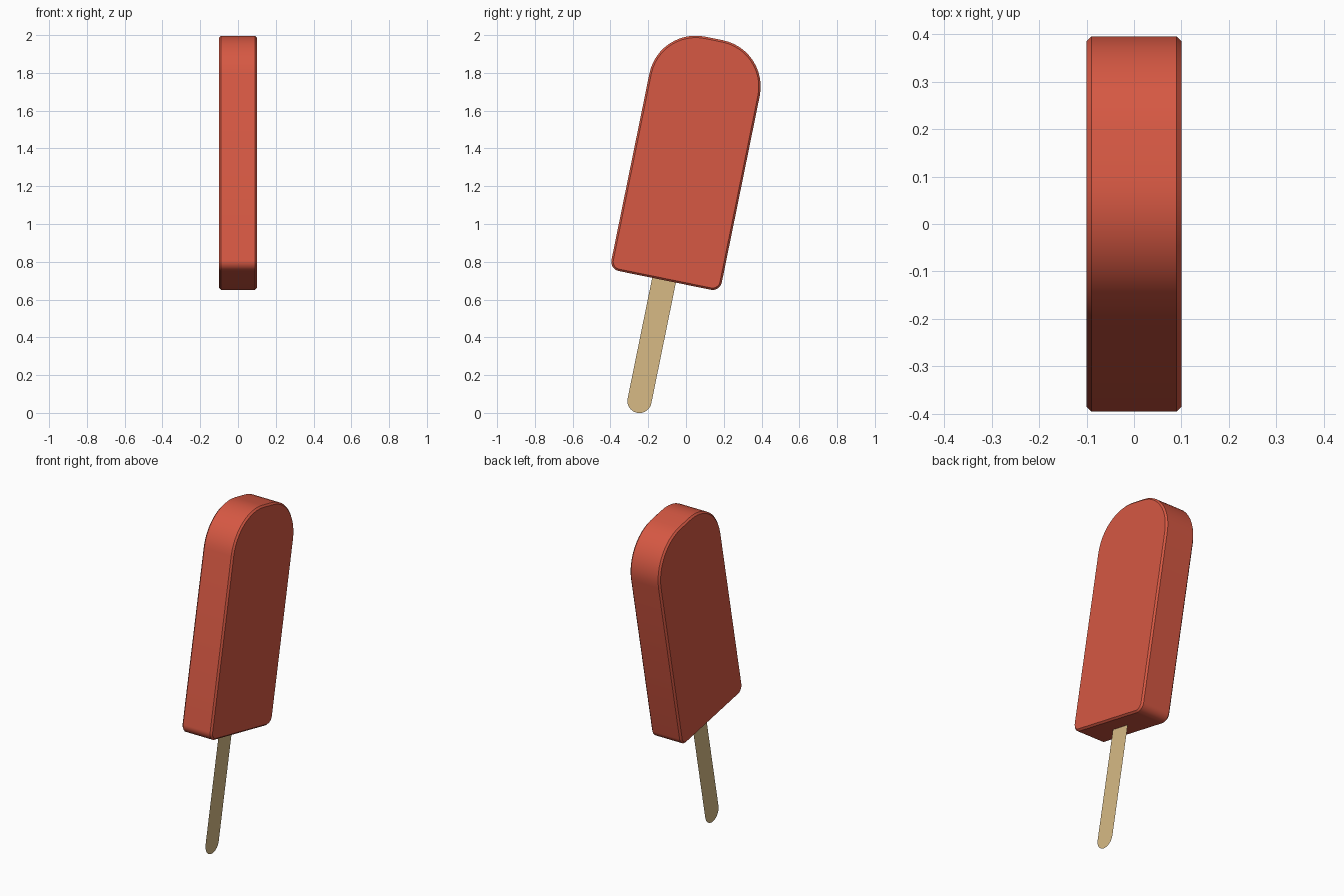
import bpy, bmesh, math
from mathutils import Matrix

if "Cube" in bpy.data.objects:
    bpy.data.objects.remove(bpy.data.objects["Cube"])

TILT = Matrix.Rotation(-math.radians(11.5), 4, 'X')


def material(name, color):
    m = bpy.data.materials.new(name)
    m.diffuse_color = (*color, 1)
    m.use_nodes = True
    m.node_tree.nodes["Principled BSDF"].inputs["Base Color"].default_value = m.diffuse_color
    return m


def outline(corners, steps):
    """Rounded outline in the YZ plane from (centre y, centre z, radius, start angle)."""
    pts = []
    for y, z, r, start in corners:
        for i in range(steps + 1):
            a = math.radians(start + 90 * i / steps)
            pts.append((y + r * math.cos(a), z + r * math.sin(a)))
    return pts


def build(name, pts, x, mat, depth=0):
    bm = bmesh.new()
    face = bm.faces.new([bm.verts.new((x, y, z)) for y, z in pts])
    if depth:
        ext = bmesh.ops.extrude_face_region(bm, geom=[face])
        verts = [g for g in ext['geom'] if isinstance(g, bmesh.types.BMVert)]
        bmesh.ops.translate(bm, verts=verts, vec=(depth, 0, 0))
        bmesh.ops.recalc_face_normals(bm, faces=bm.faces[:])
        # narrow chamfer around both flat sides
        rims = [e for e in bm.edges if abs(e.verts[0].co.x - e.verts[1].co.x) < 1e-5]
        bmesh.ops.bevel(bm, geom=rims, offset=0.01, segments=1, affect='EDGES')
    bmesh.ops.transform(bm, matrix=TILT, verts=bm.verts[:])
    me = bpy.data.meshes.new(name)
    bm.to_mesh(me)
    bm.free()
    me.materials.append(mat)
    ob = bpy.data.objects.new(name, me)
    bpy.context.collection.objects.link(ob)
    return ob


red = material("red ice", (0.672, 0.098, 0.056))
wood = material("pale wood", (0.679, 0.491, 0.235))

# ice block: large round shoulders, small bottom corners
L, R, B, T = -0.548, 0.048, 0.665, 1.972
big, small = 0.25, 0.05
ice = build("ice_block", outline([
    (R - big, T - big, big, 0), (L + big, T - big, big, 90),
    (L + small, B + small, small, 180), (R - small, B + small, small, 270)], 12),
    -0.1, red, 0.2)
bpy.context.view_layer.objects.active = ice
ice.select_set(True)
bpy.ops.object.shade_smooth_by_angle(angle=math.radians(30))

# paper-thin stick with a round lower end
r, mid, low = 0.064, -0.254, 0.013
stick = outline([(mid, low, r, 180), (mid, low, r, 270)], 10)
stick.pop(10)
build("stick", stick + [(mid + r, 0.75), (mid - r, 0.75)], 0, wood)
